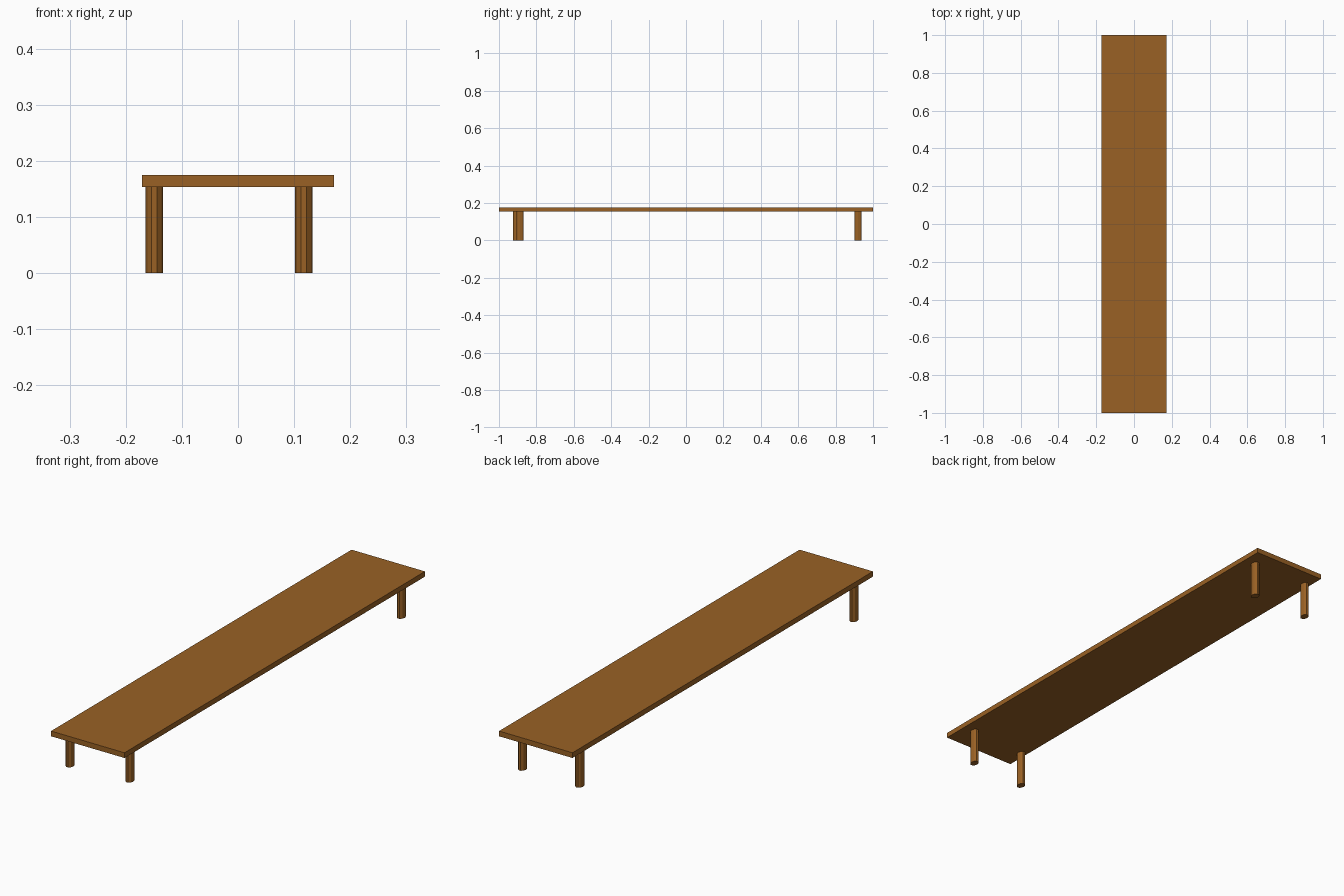
import bpy

if "Cube" in bpy.data.objects:
    bpy.data.objects.remove(bpy.data.objects["Cube"])

wood = bpy.data.materials.new("wood")
wood.diffuse_color = (0.32, 0.12, 0.018, 1)
wood.use_nodes = True
wood.node_tree.nodes["Principled BSDF"].inputs["Base Color"].default_value = wood.diffuse_color

TOP_Z, UNDER_Z = 0.175, 0.153


def finish(name, size):
    ob = bpy.context.object
    ob.name = name
    ob.scale = size
    bpy.ops.object.transform_apply(location=False, rotation=False, scale=True)
    ob.data.materials.append(wood)


# Long plank top
bpy.ops.mesh.primitive_cube_add(size=1, location=(0, 0, (TOP_Z + UNDER_Z) / 2))
finish("bench_top", (0.342, 2.0, TOP_Z - UNDER_Z))

# Four faceted legs, slightly oval and unevenly placed
legs = {
    "front_left_leg": (-0.149, -0.905),
    "front_right_leg": (0.1175, -0.887),
    "back_left_leg": (-0.149, 0.92),
    "back_right_leg": (0.1175, 0.92),
}
for name, (x, y) in legs.items():
    bpy.ops.mesh.primitive_cylinder_add(
        vertices=10, radius=0.5, depth=1, location=(x, y, UNDER_Z / 2),
        rotation=(0, 0, 1.5707963))
    bpy.ops.object.transform_apply(location=False, rotation=True, scale=False)
    finish(name, (0.031, 0.041, UNDER_Z))
